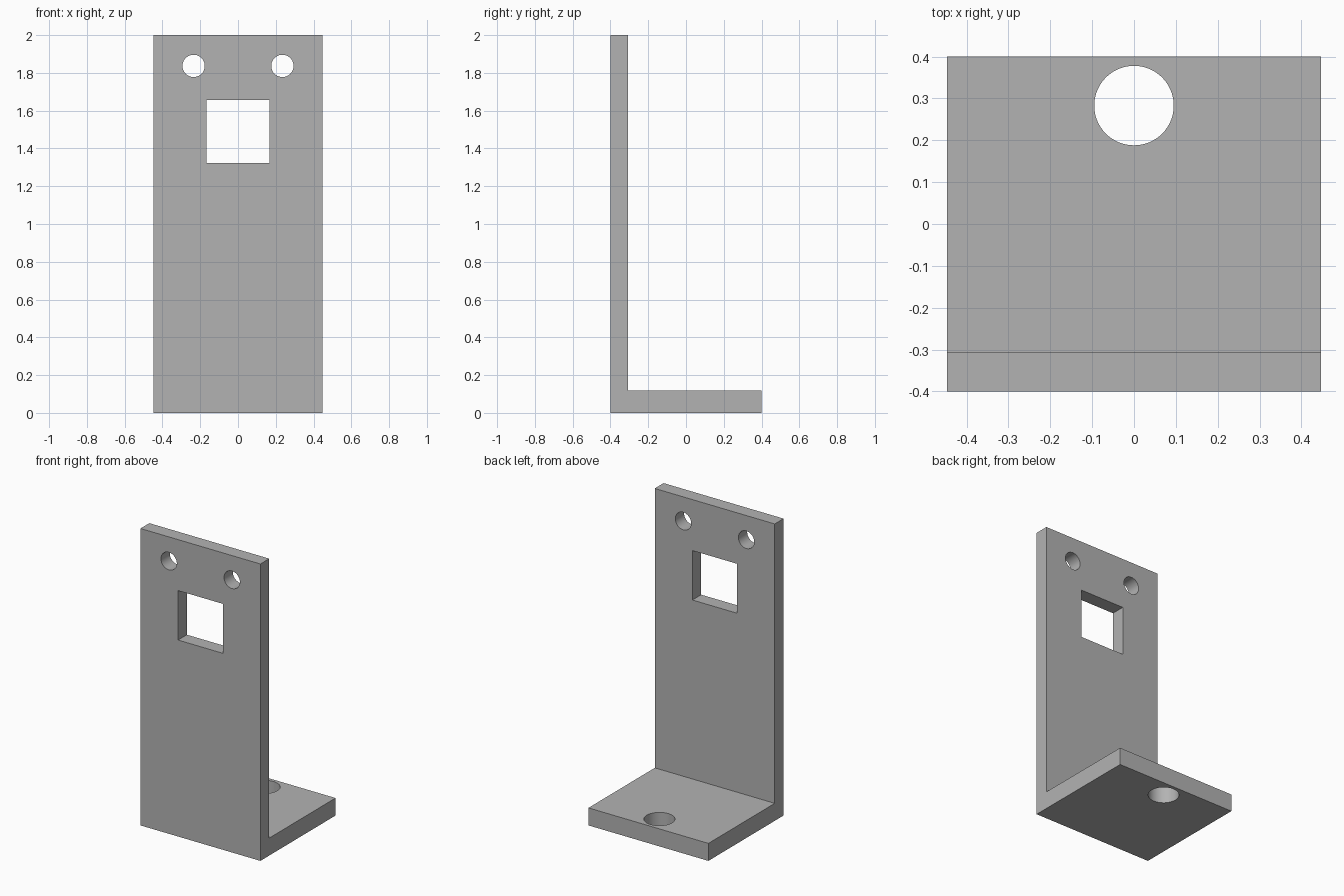
import bpy
import bmesh
from math import pi

cube = bpy.data.objects.get("Cube")
if cube:
    bpy.data.objects.remove(cube, do_unlink=True)

WIDTH, DEPTH, HEIGHT = 0.894, 0.8, 2.0
WALL, BASE = 0.094, 0.118

grey = bpy.data.materials.new("plain grey")
grey.use_nodes = True
colour = (0.45, 0.45, 0.45, 1)
grey.diffuse_color = colour
grey.node_tree.nodes["Principled BSDF"].inputs["Base Color"].default_value = colour


def cut(target, cutter):
    """Subtract a hidden cutter from the target."""
    cutter.hide_render = True
    cutter.display_type = 'WIRE'
    cutter.data.materials.append(grey)
    mod = target.modifiers.new(cutter.name, 'BOOLEAN')
    mod.operation = 'DIFFERENCE'
    mod.solver = 'EXACT'
    mod.object = cutter


def round_cutter(name, location, radius, rotation=(0, 0, 0)):
    bpy.ops.mesh.primitive_cylinder_add(
        vertices=64, radius=radius, depth=0.3, location=location, rotation=rotation)
    bpy.context.object.name = name
    return bpy.context.object


# L-shaped bracket: side profile extruded across the width
front, back = -DEPTH / 2, DEPTH / 2
profile = [(front, 0), (back, 0), (back, BASE),
           (front + WALL, BASE), (front + WALL, HEIGHT), (front, HEIGHT)]
bm = bmesh.new()
face = bm.faces.new([bm.verts.new((-WIDTH / 2, y, z)) for y, z in profile])
sweep = bmesh.ops.extrude_face_region(bm, geom=[face])
bmesh.ops.translate(bm, vec=(WIDTH, 0, 0),
                    verts=[v for v in sweep["geom"] if isinstance(v, bmesh.types.BMVert)])
bmesh.ops.recalc_face_normals(bm, faces=bm.faces)
mesh = bpy.data.meshes.new("bracket")
bm.to_mesh(mesh)
bm.free()
bracket = bpy.data.objects.new("bracket", mesh)
bpy.context.collection.objects.link(bracket)
mesh.materials.append(grey)

# Pair of screw holes through the wall
wall_y = front + WALL / 2
cutters = []
for side, sign in (("left", 1), ("right", -1)):
    cutters.append(round_cutter(side + "_screw_hole_cutter",
                                (sign * 0.235, wall_y, 1.837), 0.059, (pi / 2, 0, 0)))

# Square window through the wall
bpy.ops.mesh.primitive_cube_add(size=1, location=(0, wall_y, 1.49))
window = bpy.context.object
window.name = "window_cutter"
window.scale = (0.333, 0.3, 0.333)
cutters.append(window)

# Mounting hole through the base
cutters.append(round_cutter("mounting_hole_cutter", (0, 0.283, BASE / 2), 0.095))

for cutter in cutters:
    cut(bracket, cutter)

# Apply the cuts, then smooth only the hole walls
bpy.ops.object.select_all(action='DESELECT')
bracket.select_set(True)
bpy.context.view_layer.objects.active = bracket
for mod in list(bracket.modifiers):
    bpy.ops.object.modifier_apply(modifier=mod.name)
for cutter in cutters:
    bpy.data.objects.remove(cutter, do_unlink=True)
bpy.ops.object.shade_smooth_by_angle(angle=pi / 6)
